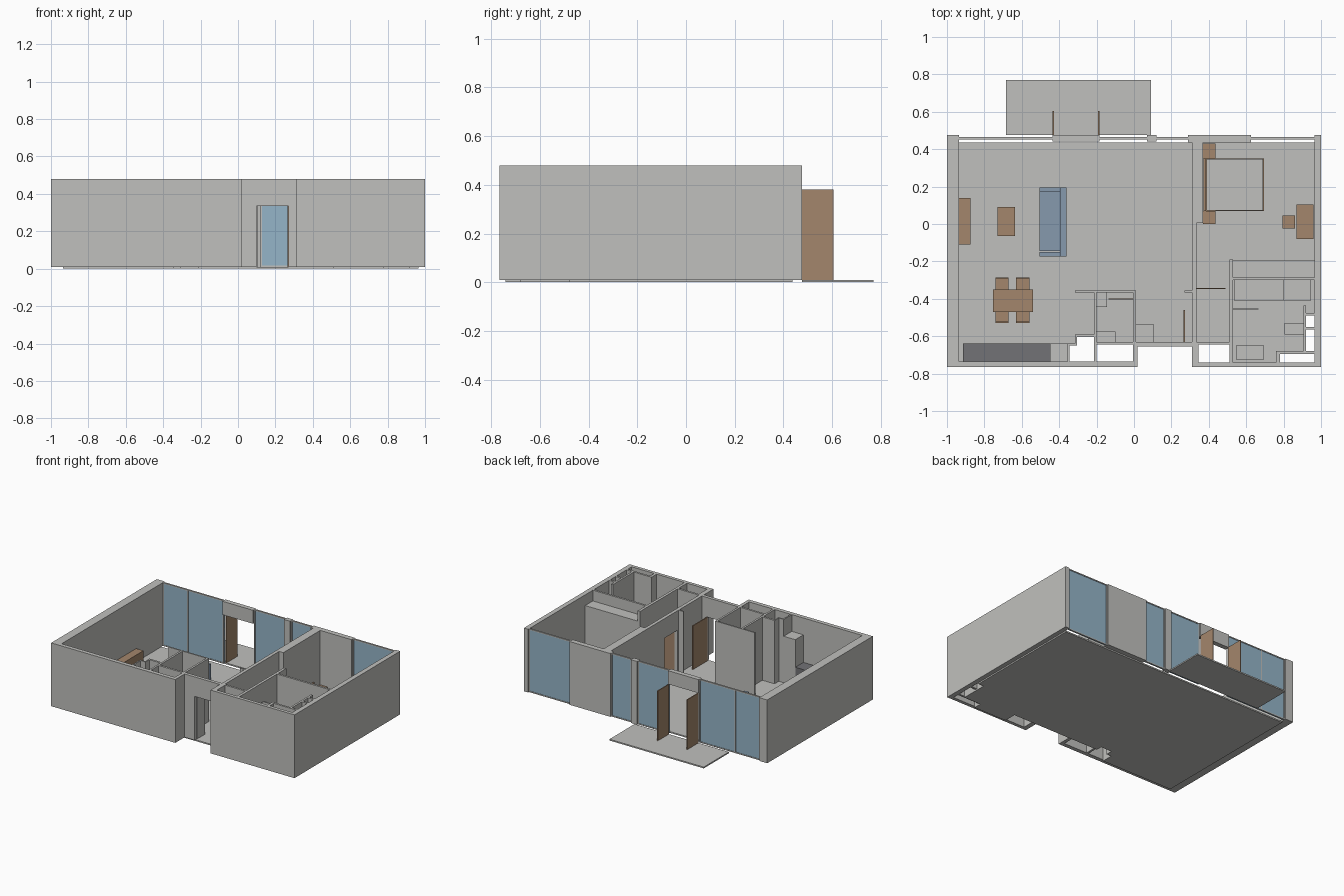
import bpy
import bmesh
import math

# Remove the default object only
default = bpy.data.objects.get("Cube")
if default:
    bpy.data.objects.remove(default, do_unlink=True)

# Main levels and outline of the apartment
SLAB, TOP, DOOR_TOP, TERRACE_TOP = .01, .48, .335, .38
LEFT, RIGHT, FRONT, BACK = -1, 1, -.765, .475
IN_LEFT, IN_RIGHT, IN_FRONT, IN_BACK = -.935, .965, -.735, .437


def material(name, red, green, blue):
    mat = bpy.data.materials.new(name)
    mat.use_nodes = True
    mat.diffuse_color = (red, green, blue, 1)
    shader = next(n for n in mat.node_tree.nodes if n.type == "BSDF_PRINCIPLED")
    shader.inputs["Base Color"].default_value = (red, green, blue, 1)
    return mat


PLASTER = material("plaster grey", .53, .53, .51)
WOOD = material("wood brown", .37, .24, .15)
GLASS = material("window blue", .3, .46, .58)
FABRIC = material("sofa blue", .24, .32, .42)
STONE = material("worktop dark grey", .17, .17, .18)


def finish(name, bm, mat):
    mesh = bpy.data.meshes.new(name)
    bm.to_mesh(mesh)
    bm.free()
    mesh.materials.append(mat)
    obj = bpy.data.objects.new(name, mesh)
    bpy.context.collection.objects.link(obj)
    return obj


def add_box(bm, x0, x1, y0, y1, z0, z1):
    cube = bmesh.ops.create_cube(bm, size=1)
    bmesh.ops.scale(bm, vec=(x1 - x0, y1 - y0, z1 - z0), verts=cube["verts"])
    centre = ((x0 + x1) / 2, (y0 + y1) / 2, (z0 + z1) / 2)
    bmesh.ops.translate(bm, vec=centre, verts=cube["verts"])


def block(name, mat, x0, x1, y0, y1, bottom=SLAB, top=TOP):
    bm = bmesh.new()
    add_box(bm, x0, x1, y0, y1, bottom, top)
    return finish(name, bm, mat)


def wall(name, x0, x1, y0, y1, bottom=SLAB):
    return block(name, PLASTER, x0, x1, y0, y1, bottom, TOP)


def slab(name, x0, x1, y0, y1):
    return block(name, PLASTER, x0, x1, y0, y1, bottom=0, top=SLAB)


def table(name, x0, x1, y0, y1, top, leg=.012):
    """Board on four square legs."""
    bm = bmesh.new()
    add_box(bm, x0, x1, y0, y1, top - leg, top)
    for x in (x0, x1 - leg):
        for y in (y0, y1 - leg):
            add_box(bm, x, x + leg, y, y + leg, SLAB, top - leg)
    return finish(name, bm, WOOD)


def swing_arc(name, x, y, radius, start, steps=12, width=.004):
    """Thin quarter ring on the floor under a door swing."""
    bm = bmesh.new()
    rows = []
    for i in range(steps + 1):
        angle = math.radians(start) + math.pi / 2 * i / steps
        rows.append([bm.verts.new((x + r * math.cos(angle), y + r * math.sin(angle), SLAB + .002))
                     for r in (radius - width, radius)])
    for a, b in zip(rows, rows[1:]):
        bm.faces.new((a[0], a[1], b[1], b[0]))
    return finish(name, bm, PLASTER)


# Floor slabs, leaving the service shafts open, and terrace
slab("main_floor", IN_LEFT, IN_RIGHT, -.43, IN_BACK)
slab("kitchen_floor", IN_LEFT, -.345, IN_FRONT, -.43)
slab("shaft_side_floor", -.345, -.215, -.6, -.43)
slab("shaft_notch_floor", -.345, -.305, -.65, -.6)
slab("hall_floor", -.215, .51, -.645, -.43)
slab("bathroom_floor", .51, .92, -.68, -.43)
slab("bathroom_front_floor", .51, .78, -.74, -.68)
slab("bathroom_corner_floor", .92, IN_RIGHT, -.48, -.43)
slab("terrace", -.685, .09, BACK, .77)

# Outer walls
wall("outer_wall_right", LEFT, IN_LEFT, FRONT, BACK)
wall("outer_wall_right_lining", IN_LEFT - .01, IN_LEFT - .001, IN_FRONT, .14)
wall("outer_wall_left", IN_RIGHT, RIGHT, FRONT, BACK)
wall("front_wall_kitchen", LEFT, .02, FRONT, IN_FRONT)
wall("front_wall_bathroom", .335, RIGHT, FRONT, -.74)
wall("recess_side_right", -.005, .02, FRONT, -.63)
wall("recess_side_left", .31, .345, FRONT, -.63)
wall("entry_wall_right", .02, .1, -.655, -.63)
wall("entry_wall_left", .27, .335, -.655, -.63)
wall("entry_lintel", .1, .27, -.655, -.63, bottom=DOOR_TOP)
wall("back_pier", .07, .12, .44, BACK)
wall("back_wall", .29, .625, IN_BACK, BACK)
wall("terrace_door_lintel", -.435, -.185, .44, BACK, bottom=TERRACE_TOP)

# Bedroom and hall walls
wall("bedroom_thick_wall", .31, .37, .005, IN_BACK)
wall("bedroom_wall", .31, .335, -.19, .005)
wall("bedroom_lintel", .31, .335, -.345, -.19, bottom=DOOR_TOP)
wall("hall_wall", .31, .335, -.63, -.345)
wall("hall_stub", .27, .31, -.365, -.355)
wall("living_partition", -.315, .01, -.365, -.355)

# Small toilet room and kitchen shaft
wall("toilet_wall_right", -.215, -.2, IN_FRONT, -.365)
wall("toilet_wall_front", -.2, -.005, -.645, -.63)
wall("toilet_wall_rear", -.005, .01, -.4, -.365)
wall("toilet_wall_near", -.005, .01, -.63, -.53)
wall("toilet_lintel", -.005, .01, -.53, -.4, bottom=DOOR_TOP)
wall("shaft_wall_side", -.355, -.345, IN_FRONT, -.65)
wall("shaft_wall_step", -.355, -.305, -.65, -.64)
wall("shaft_wall_return", -.315, -.305, -.65, -.59)
wall("shaft_wall_rear", -.315, -.215, -.605, -.59)

# Bathroom walls and shafts
wall("bathroom_wall_rear", .51, IN_RIGHT, -.3, -.285)
wall("bathroom_wall_side", .51, .53, -.455, -.19)
wall("bathroom_wall_near", .51, .53, -.74, -.6)
wall("bathroom_lintel", .51, .53, -.6, -.455, bottom=DOOR_TOP)
wall("closet_shaft_wall", .335, .53, -.645, -.63)
wall("pipe_wall", .905, .92, -.695, -.435)
for y in (-.49, -.565):
    wall("pipe_divider", .92, IN_RIGHT, y, y + .015)
wall("pipe_wall_front", .76, IN_RIGHT, -.695, -.68)
wall("pipe_wall_end", .76, .78, -.74, -.68)


# Windows: pane between thin rails and posts
def window(name, x0, x1, mullions=()):
    block(name + "_pane", GLASS, x0, x1, .456, .463, top=TOP - .008)
    bm = bmesh.new()
    for z in (SLAB, TOP - .008):
        add_box(bm, x0, x1, .453, .466, z, z + .008)
    for x in (x0, x1 - .008, *mullions):
        add_box(bm, x, x + .008, .453, .466, SLAB, TOP)
    finish(name + "_frame", bm, PLASTER)


window("living_window", IN_LEFT, -.435, mullions=(-.735,))
window("middle_window", -.185, .07)
window("narrow_window", .12, .29)
window("bedroom_window", .625, IN_RIGHT)

# Open door leaves and their swings
for name, x in (("right", -.435), ("left", -.192)):
    block("terrace_door_" + name, WOOD, x, x + .007, BACK, .605, top=TERRACE_TOP)
swing_arc("terrace_swing_right", -.435, BACK, .125, 0)
swing_arc("terrace_swing_left", -.185, BACK, .125, 90)
block("entry_door", WOOD, .265, .272, -.63, -.46, top=DOOR_TOP)
swing_arc("entry_swing", .27, -.63, .165, 90)
block("bedroom_door", WOOD, .335, .49, -.348, -.341, top=DOOR_TOP)
swing_arc("bedroom_swing", .335, -.345, .155, 0)
block("toilet_door", WOOD, -.135, -.005, -.404, -.397, top=DOOR_TOP)
swing_arc("toilet_swing", -.005, -.4, .13, 180)
block("bathroom_door", PLASTER, .53, .665, -.457, -.453, top=DOOR_TOP)
swing_arc("bathroom_swing", .525, -.455, .14, 270)

# Living room furniture
block("sideboard", WOOD, -.945, -.875, -.11, .14, top=.11)
table("coffee_table", -.73, -.635, -.065, .09, top=.075)
block("sofa_seat", FABRIC, -.505, -.395, -.145, .17, top=.075)
block("sofa_backrest", FABRIC, -.395, -.36, -.175, .195, top=.13)
for y in (-.175, .17):
    block("sofa_arm", FABRIC, -.505, -.395, y, y + .025, top=.1)

# Dining set
table("dining_table", -.755, -.54, -.47, -.35, top=.13)
for x in (-.74, -.63):
    for name, y, rest in (("rear", -.355, -.295), ("front", -.53, -.53)):
        table(name + "_chair", x, x + .07, y, y + .07, top=.08)
        block(name + "_chair_backrest", WOOD, x, x + .07, rest, rest + .01, bottom=.08, top=.15)

# Kitchen
block("kitchen_counter", STONE, -.915, -.45, IN_FRONT, -.64, top=.15)
block("fridge", PLASTER, -.45, -.355, IN_FRONT, -.64, top=.355)

# Bedroom furniture
block("bed_frame", WOOD, .38, .695, .07, .35, top=.06)
block("bed_headboard", WOOD, .372, .385, .07, .35, top=.13)
block("mattress", PLASTER, .387, .689, .073, .347, bottom=.05, top=.09)
for y0, y1 in ((0, .069), (.351, .43)):
    block("nightstand", WOOD, .37, .435, y0, y1, top=.08)
block("dresser_desk", WOOD, .87, .96, -.08, .105, top=.12)
table("desk_chair", .795, .86, -.025, .045, top=.075)
block("bedroom_wardrobe", PLASTER, .53, IN_RIGHT, -.285, -.195, top=.4)

# Hall and sanitary fittings
block("hall_wardrobe", PLASTER, .01, .105, -.63, -.535, top=.4)
block("toilet_basin", PLASTER, -.2, -.145, -.445, -.365, bottom=.1, top=.14)
block("small_toilet", PLASTER, -.2, -.1, -.63, -.575, top=.075)
block("bath_tub", PLASTER, .535, .8, -.41, -.3, top=.09)
block("bath_ledge", PLASTER, .8, .945, -.41, -.3, top=.1)
block("bathroom_toilet", PLASTER, .805, .905, -.59, -.53, top=.075)
block("bathroom_basin", PLASTER, .545, .695, -.725, -.65, bottom=.1, top=.14)
